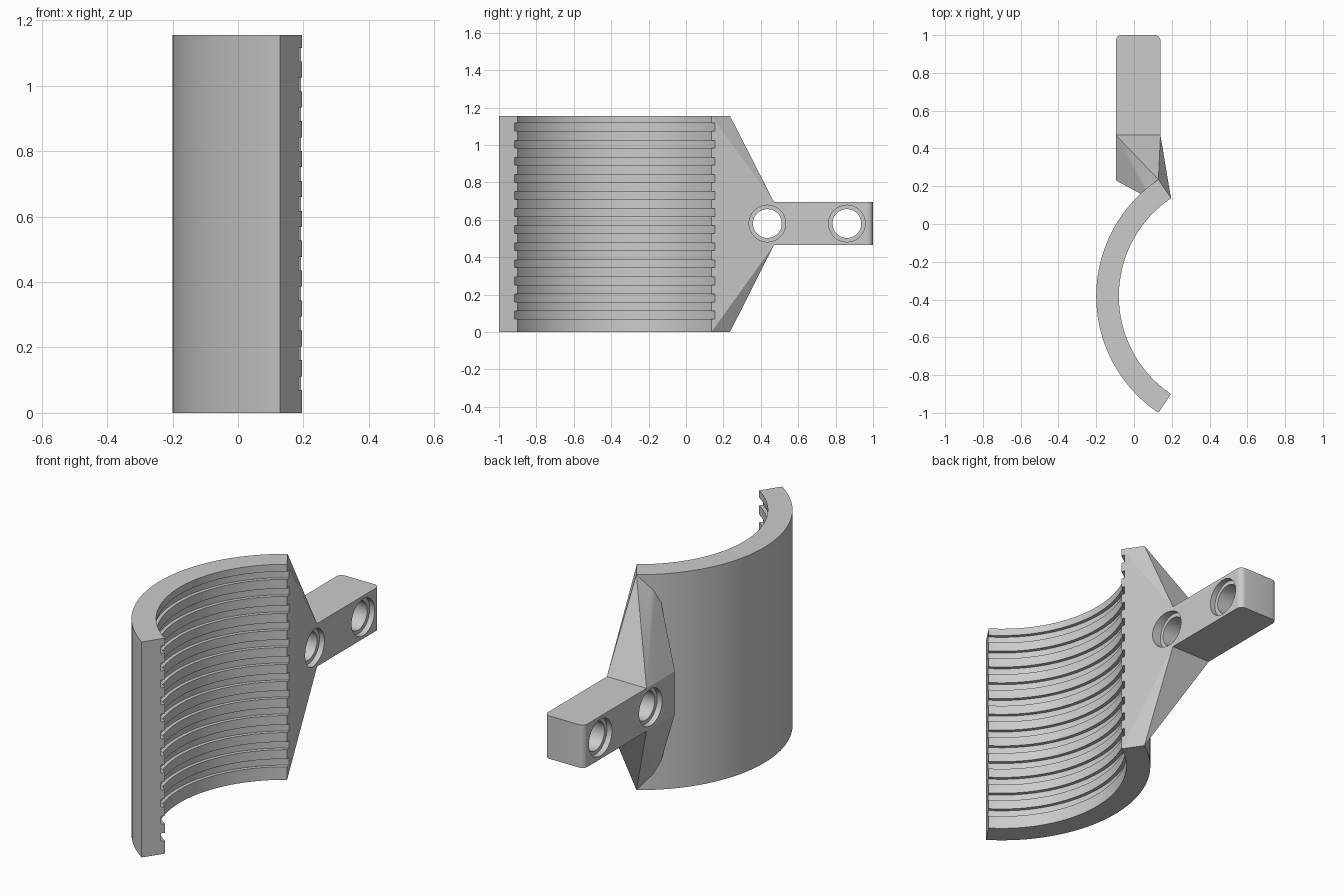
import bpy, bmesh, math
from mathutils import Matrix, Vector

cube = bpy.data.objects.get("Cube")
if cube:
    bpy.data.objects.remove(cube, do_unlink=True)

# Main sizes
HEIGHT = 1.155
CX, CY = 0.544, -0.382
R_OUT, R_IN, R_GROOVE = 0.744, 0.624, 0.643
HALF_ARC = math.radians(56.1)
ARM_X = (-0.095, 0.14)
ARM_Z = (0.465, 0.695)
ARM_ROOT, ARM_TIP = 0.47, 1.0

grey = bpy.data.materials.new("light grey")
grey.use_nodes = True
grey.diffuse_color = (0.6, 0.6, 0.6, 1)
grey.node_tree.nodes["Principled BSDF"].inputs["Base Color"].default_value = (0.6, 0.6, 0.6, 1)


def finish(name, bm):
    bmesh.ops.recalc_face_normals(bm, faces=bm.faces)
    mesh = bpy.data.meshes.new(name)
    bm.to_mesh(mesh)
    bm.free()
    mesh.materials.append(grey)
    obj = bpy.data.objects.new(name, mesh)
    bpy.context.collection.objects.link(obj)
    return obj


def arc_point(radius, angle):
    """Point on the shell circle; angle 0 is the middle of the arc."""
    return (CX - radius * math.cos(angle), CY + radius * math.sin(angle))


def cylinder(bm, radius, depth, centre, axis, segments):
    turn = Matrix.Rotation(math.pi / 2, 4, "Y") if axis == "X" else Matrix()
    bmesh.ops.create_cone(bm, cap_ends=True, segments=segments, radius1=radius,
                          radius2=radius, depth=depth,
                          matrix=Matrix.Translation(centre) @ turn)


# Curved shell: arc profile pulled up
steps = 64
angles = [HALF_ARC * (2 * i / steps - 1) for i in range(steps + 1)]
outline = [arc_point(R_OUT, a) for a in angles]
outline += [arc_point(R_IN, a) for a in reversed(angles)]
bm = bmesh.new()
base = bm.faces.new([bm.verts.new((x, y, 0)) for x, y in outline])
grown = bmesh.ops.extrude_face_region(bm, geom=[base])["geom"]
bmesh.ops.translate(bm, vec=(0, 0, HEIGHT),
                    verts=[v for v in grown if isinstance(v, bmesh.types.BMVert)])
shell = finish("bracket", bm)

# Gusset: hull from the full-height shell end to the arm root
bm = bmesh.new()
for x, y in (arc_point(R_OUT, HALF_ARC), arc_point(R_IN, HALF_ARC), (0.10, 0.125)):
    for z in (0, HEIGHT):
        bm.verts.new((x, y, z))
for x, y in ((ARM_X[0], ARM_ROOT), (ARM_X[1], ARM_ROOT), (ARM_X[0], 0.23)):
    for z in ARM_Z:
        bm.verts.new((x, y, z))
bmesh.ops.convex_hull(bm, input=bm.verts)
gusset = finish("gusset", bm)

# Arm: block with rounded upright edges at the tip
bm = bmesh.new()
low = Vector((ARM_X[0], 0.4, ARM_Z[0]))
high = Vector((ARM_X[1], ARM_TIP, ARM_Z[1]))
bmesh.ops.create_cube(bm, size=1, matrix=Matrix.Translation((low + high) / 2)
                      @ Matrix.Diagonal((*(high - low), 1)))
tip_edges = [e for e in bm.edges
             if all(abs(v.co.y - ARM_TIP) < 1e-4 for v in e.verts)
             and abs(e.verts[0].co.z - e.verts[1].co.z) > 0.1]
bmesh.ops.bevel(bm, geom=tip_edges, offset=0.03, segments=6, profile=0.5, affect="EDGES")
arm = finish("arm", bm)

# Groove cutter: twelve evenly spaced discs
bm = bmesh.new()
for i in range(12):
    cylinder(bm, R_GROOVE, 0.042, (CX, CY, 0.091 + i * 0.0913), "Z", 180)
grooves = finish("groove_cutter", bm)

# Bolt hole cutters: through holes, then a counterbore on each side
mid_x = sum(ARM_X) / 2
hole_z = sum(ARM_Z) / 2
through, bores = bmesh.new(), bmesh.new()
for y in (0.435, 0.86):
    cylinder(through, 0.077, 1, (mid_x, y, hole_z), "X", 48)
    for x, side in zip(ARM_X, (-1, 1)):
        cylinder(bores, 0.098, 0.2, (x + side * 0.07, y, hole_z), "X", 48)
holes = finish("hole_cutter", through)
counterbores = finish("counterbore_cutter", bores)

# Join the parts, cut them, and keep only the finished bracket
tools = [(gusset, "UNION"), (arm, "UNION"), (grooves, "DIFFERENCE"),
         (holes, "DIFFERENCE"), (counterbores, "DIFFERENCE")]
for tool, operation in tools:
    mod = shell.modifiers.new(tool.name, "BOOLEAN")
    mod.operation, mod.object, mod.solver = operation, tool, "EXACT"
    tool.hide_render = True
bpy.context.view_layer.update()
result = bpy.data.meshes.new_from_object(
    shell.evaluated_get(bpy.context.evaluated_depsgraph_get()))
shell.modifiers.clear()
shell.data = result
for tool, _ in tools:
    bpy.data.objects.remove(tool, do_unlink=True)

# Smooth curves, sharp corners
bpy.ops.object.select_all(action="DESELECT")
shell.select_set(True)
bpy.context.view_layer.objects.active = shell
bpy.ops.object.shade_smooth_by_angle(angle=math.radians(20))
